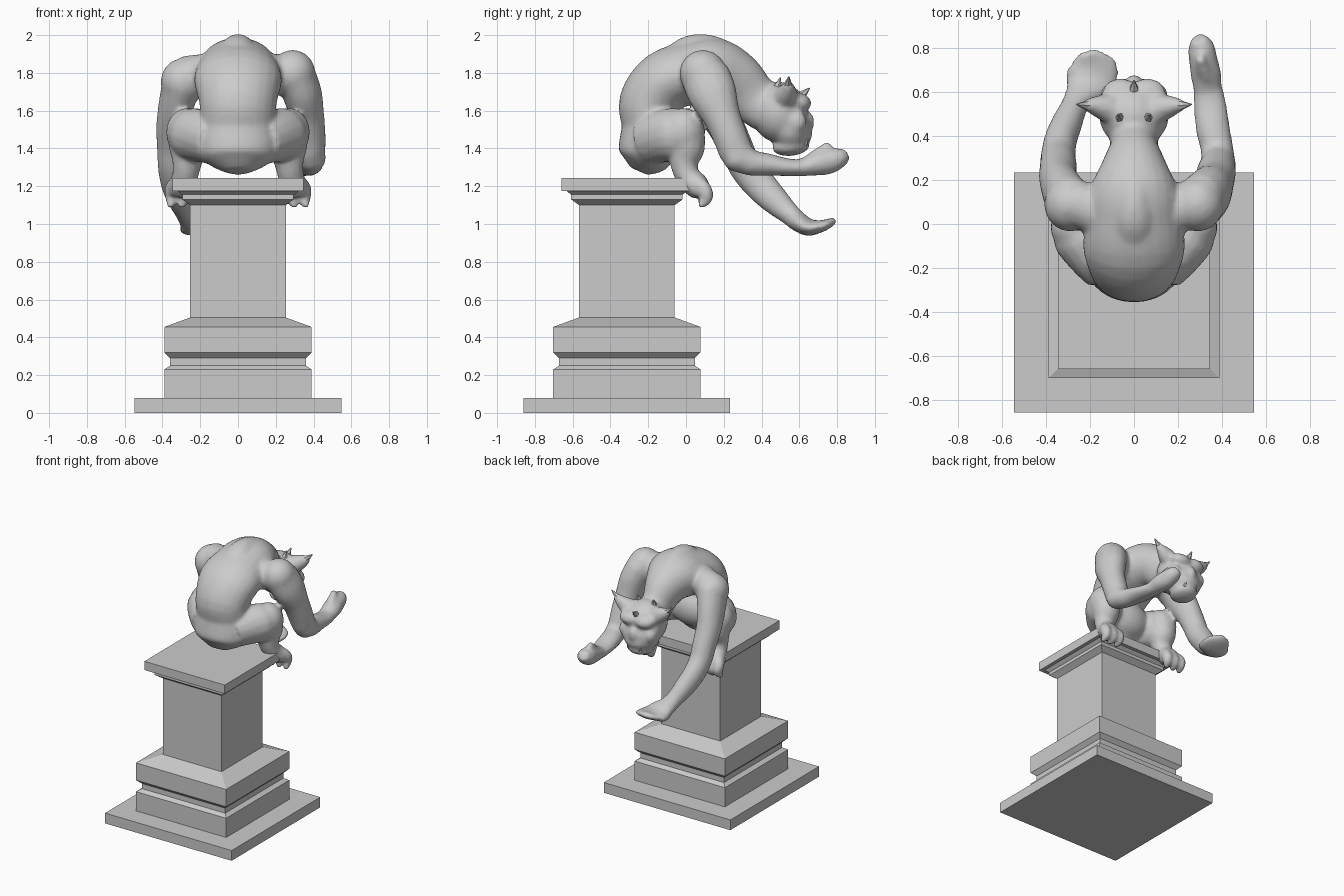
import bpy, bmesh, math
from mathutils import Vector, Matrix


def add_object(name, bm):
    bmesh.ops.recalc_face_normals(bm, faces=bm.faces)
    mesh = bpy.data.meshes.new(name)
    bm.to_mesh(mesh)
    bm.free()
    ob = bpy.data.objects.new(name, mesh)
    bpy.context.collection.objects.link(ob)
    return ob


def loft(bm, rings):
    rows = [[bm.verts.new(p) for p in r] for r in rings]
    n = len(rows[0])
    for a, b in zip(rows, rows[1:]):
        for i in range(n):
            bm.faces.new((a[i], a[(i + 1) % n], b[(i + 1) % n], b[i]))
    bm.faces.new(rows[0][::-1])
    bm.faces.new(rows[-1])


def smooth_path(pts, steps=4):
    """Catmull-Rom interpolation of position and radii."""
    p = [Vector(q) for q in pts]
    p = [p[0]] + p + [p[-1]]
    out = []
    for a, b, c, d in zip(p, p[1:], p[2:], p[3:]):
        for k in range(steps):
            t = k / steps
            out.append(0.5 * (2 * b + (c - a) * t + (2 * a - 5 * b + 4 * c - d) * t * t
                              + (3 * b - a - 3 * c + d) * t ** 3))
    return out + [p[-1]]


def tube(bm, pts, sides=16):
    """Limb through points (x, y, z, half width, half depth)."""
    path = smooth_path(pts)
    pos = [Vector(q[:3]) for q in path]
    rings = []
    for i, q in enumerate(path):
        t = (pos[min(i + 1, len(pos) - 1)] - pos[max(i - 1, 0)]).normalized()
        u = Vector((1, 0, 0))
        u = (u - t * u.dot(t)).normalized()
        v = t.cross(u)
        rings.append([pos[i] + u * q[3] * math.cos(2 * math.pi * k / sides)
                      + v * q[4] * math.sin(2 * math.pi * k / sides) for k in range(sides)])
    loft(bm, rings)


def ball(bm, c, r, tilt=0):
    m = Matrix.Translation(c) @ Matrix.Rotation(tilt, 4, 'X') @ Matrix.Diagonal((*r, 1))
    bmesh.ops.create_icosphere(bm, subdivisions=3, radius=1, matrix=m)


def spike(bm, base, tip, r):
    d = Vector(tip) - Vector(base)
    m = Matrix.Translation((Vector(base) + Vector(tip)) / 2) @ d.to_track_quat('Z', 'Y').to_matrix().to_4x4()
    bmesh.ops.create_cone(bm, cap_ends=True, segments=6, radius1=r, radius2=0.003, depth=d.length, matrix=m)


# Square stepped pedestal, set behind the creature
bm = bmesh.new()
profile = [(.547, 0), (.547, .08), (.39, .08), (.39, .23), (.36, .25), (.36, .29), (.39, .32),
           (.39, .455), (.253, .505), (.253, 1.1), (.295, 1.13), (.295, 1.155), (.32, 1.175),
           (.347, 1.175), (.347, 1.243)]
loft(bm, [[(sx * h, -.313 + sy * h, z) for sx, sy in ((-1, -1), (1, -1), (1, 1), (-1, 1))]
          for h, z in profile])
add_object("pedestal", bm)

# Hunched torso running from rump over the back to the neck, with belly and spine ridge
bm = bmesh.new()
tube(bm, [(0, -.25, 1.28, .06, .05), (0, -.225, 1.34, .18, .135), (0, -.205, 1.42, .21, .15),
          (0, -.19, 1.52, .2, .15), (0, -.19, 1.64, .205, .165), (0, -.11, 1.755, .232, .165),
          (0, .03, 1.8, .22, .17), (0, .15, 1.81, .205, .175), (0, .26, 1.76, .15, .155),
          (0, .35, 1.67, .11, .135), (0, .43, 1.61, .12, .13)], 24)
tube(bm, [(0, -.12, 1.84, .09, .06), (0, 0, 1.91, .095, .08), (0, .1, 1.92, .085, .085),
          (0, .2, 1.89, .085, .08), (0, .28, 1.83, .07, .06)])
ball(bm, (0, -.1, 1.48), (.2, .13, .15))

# Shoulder bridges and legs, mirrored
for s in (-1, 1):
    tube(bm, [(s * .1, .03, 1.79, .12, .12), (s * .2, .07, 1.79, .11, .11), (s * .28, .1, 1.78, .11, .11)])
    ball(bm, (s * .29, .09, 1.775 + s * .022), (.12, .125, .125))
    tube(bm, [(s * .12, -.2, 1.44, .12, .13), (s * .19, -.12, 1.465, .13, .14),
              (s * .25, -.04, 1.475, .13, .14), (s * .28, .01, 1.485, .09, .1)])
    ball(bm, (s * .268, -.015, 1.485), (.113, .115, .13))
    tube(bm, [(s * .275, .0, 1.5, .095, .1), (s * .265, .0, 1.4, .1, .1),
              (s * .27, -.01, 1.32, .078, .075), (s * .28, .01, 1.25, .07, .065),
              (s * .285, .055, 1.2, .085, .07), (s * .29, .075, 1.15, .075, .045)])
    # Toes gripping the slab edge
    for dx in (-.06, 0, .06):
        x = s * .29 + dx
        tube(bm, [(s * .285 + dx * .5, .04, 1.23, .04, .045), (x, .095, 1.185, .04, .042),
                  (x, .105, 1.135, .036, .038), (x * 1.03, .07, 1.09, .016, .016)], 10)

# Right arm, reaching level
tube(bm, [(.3, .1, 1.79, .11, .13), (.34, .14, 1.69, .105, .13), (.365, .19, 1.57, .092, .1),
          (.375, .235, 1.46, .09, .092), (.382, .275, 1.37, .08, .09), (.378, .345, 1.325, .075, .07),
          (.36, .43, 1.315, .078, .06), (.347, .54, 1.3, .075, .047), (.335, .63, 1.297, .065, .045)])
tube(bm, [(.335, .6, 1.297, .06, .045), (.328, .68, 1.315, .07, .06), (.315, .75, 1.33, .065, .068),
          (.305, .81, 1.35, .06, .055), (.29, .845, 1.375, .035, .035)])
tube(bm, [(.335, .66, 1.34, .035, .035), (.315, .71, 1.375, .035, .035), (.3, .76, 1.425, .02, .02)], 10)
ball(bm, (.388, .27, 1.35), (.078, .075, .075))

# Left arm, reaching down
tube(bm, [(-.29, .09, 1.76, .11, .13), (-.325, .15, 1.64, .095, .12), (-.345, .21, 1.52, .088, .1),
          (-.345, .265, 1.41, .085, .09), (-.345, .31, 1.31, .08, .088), (-.335, .38, 1.22, .075, .088),
          (-.305, .46, 1.135, .07, .078), (-.27, .54, 1.06, .062, .06), (-.235, .6, 1.01, .078, .05)])
tube(bm, [(-.25, .57, 1.03, .06, .055), (-.21, .64, .985, .11, .048), (-.19, .7, .985, .122, .035),
          (-.2, .75, 1.0, .09, .026), (-.21, .785, 1.02, .045, .018)])

# Head: skull, jaws, brows, cheeks, nose
ball(bm, (0, .495, 1.59), (.16, .15, .165), .2)
ball(bm, (0, .555, 1.51), (.145, .11, .125))
ball(bm, (0, .605, 1.475), (.095, .065, .055))
ball(bm, (0, .555, 1.41), (.1, .1, .05), .1)
ball(bm, (0, .645, 1.54), (.038, .035, .055))
for s in (-1, 1):
    ball(bm, (s * .06, .6, 1.645), (.085, .065, .05), -.3)
    ball(bm, (s * .11, .58, 1.54), (.045, .06, .06))
    tube(bm, [(s * .06, .51, 1.65, .07, .08), (s * .13, .53, 1.68, .065, .065),
              (s * .19, .54, 1.715, .045, .04), (s * .23, .54, 1.745, .022, .02)], 10)
body = add_object("body_source", bm)

# Fuse the parts into one sculpted skin
mod = body.modifiers.new("fuse", 'REMESH')
mod.mode = 'VOXEL'
mod.voxel_size = .012
mod.use_smooth_shade = True
mod = body.modifiers.new("soften", 'SMOOTH')
mod.factor = .5
mod.iterations = 8
mod = body.modifiers.new("reduce", 'DECIMATE')
mod.ratio = .4
dg = bpy.context.evaluated_depsgraph_get()
skin = bpy.data.meshes.new_from_object(body.evaluated_get(dg))
creature = bpy.data.objects.new("crouching_creature", skin)
bpy.context.collection.objects.link(creature)
bpy.data.objects.remove(body)

# Ear tips, crest spikes and fangs
bm = bmesh.new()
spike(bm, (0, .6, 1.67), (0, .655, 1.72), .03)
for s in (-1, 1):
    spike(bm, (s * .16, .535, 1.69), (s * .262, .545, 1.78), .045)
    spike(bm, (s * .06, .48, 1.71), (s * .07, .5, 1.775), .03)
    spike(bm, (s * .05, .63, 1.42), (s * .05, .65, 1.465), .014)
add_object("ears_and_spikes", bm)

# Smooth shading on the creature
bpy.ops.object.select_all(action='DESELECT')
creature.select_set(True)
bpy.context.view_layer.objects.active = creature
bpy.ops.object.shade_smooth_by_angle(angle=math.radians(50))
